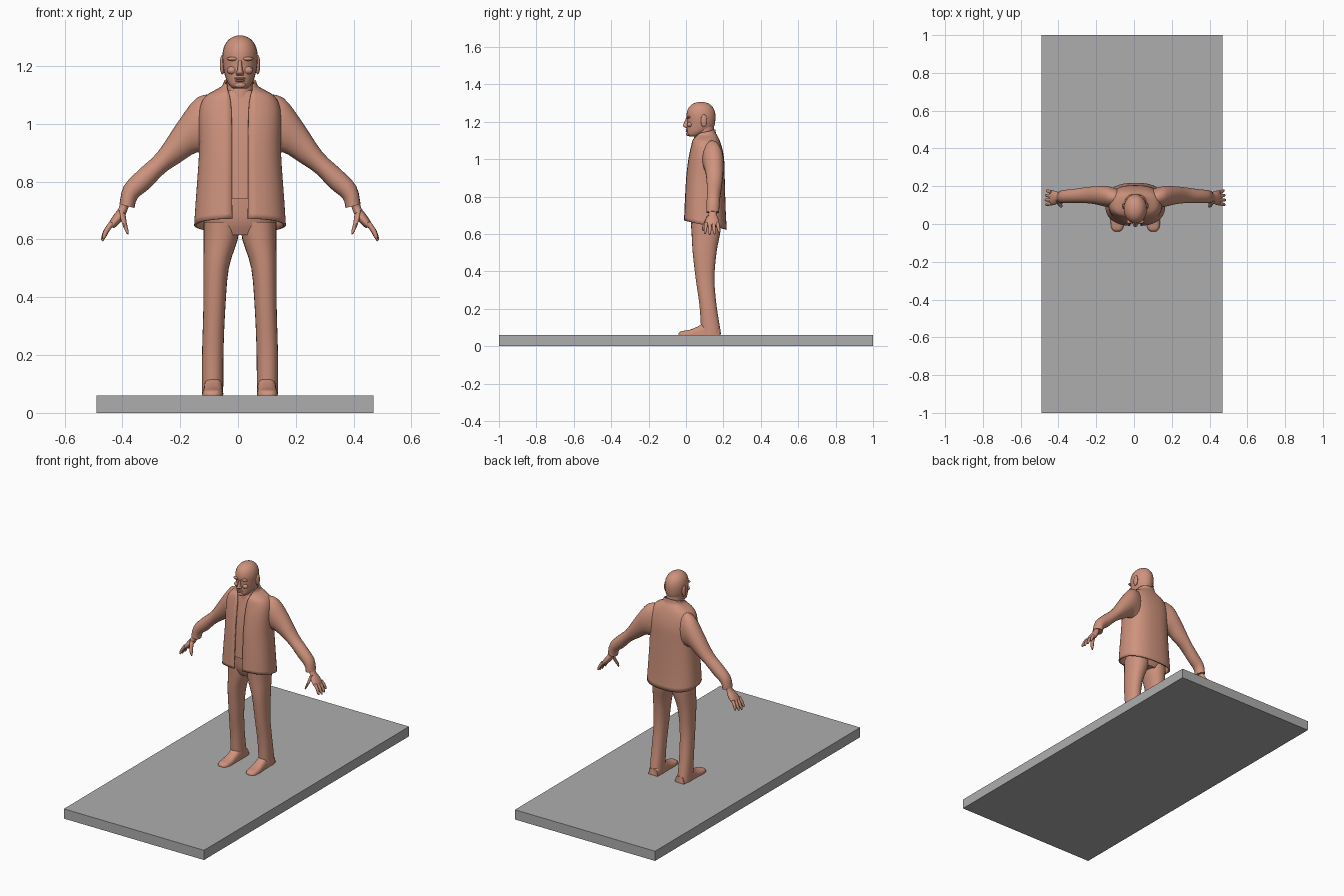
import bpy, bmesh, math
from mathutils import Vector

CX = 0.007  # the figure stands slightly right of the slab centre


def material(name, rgb):
    m = bpy.data.materials.new(name)
    m.diffuse_color = (*rgb, 1)
    return m


CLAY = material("terracotta", (0.62, 0.29, 0.205))
GREY = material("slab grey", (0.42, 0.42, 0.42))


def finish(name, bm, mat, angle=50):
    me = bpy.data.meshes.new(name)
    bm.to_mesh(me)
    bm.free()
    me.materials.append(mat)
    me.shade_smooth()
    me.set_sharp_from_angle(angle=math.radians(angle))
    ob = bpy.data.objects.new(name, me)
    bpy.context.collection.objects.link(ob)
    return ob


def refine(rows, n=3):
    """Catmull-Rom interpolation between rows of section numbers."""
    out = []
    for i in range(len(rows) - 1):
        p0, p1, p2, p3 = (rows[max(i - 1, 0)], rows[i], rows[i + 1],
                          rows[min(i + 2, len(rows) - 1)])
        for k in range(n):
            t = k / n
            out.append([0.5 * (2 * b + (c - a) * t + (2 * a - 5 * b + 4 * c - d) * t * t
                               + (3 * b - a - 3 * c + d) * t ** 3)
                        for a, b, c, d in zip(p0, p1, p2, p3)])
    return out + [rows[-1]]


def skin(name, rings, s=1, closed=True):
    bm = bmesh.new()
    vs = [[bm.verts.new((CX + s * p[0], p[1], p[2])) for p in r] for r in rings]
    n = len(vs[0])
    for a, b in zip(vs, vs[1:]):
        for j in range(n if closed else n - 1):
            k = (j + 1) % n
            bm.faces.new((a[j], a[k], b[k], b[j]))
    if closed:
        bm.faces.new(vs[0])
        bm.faces.new(vs[-1])
        bmesh.ops.recalc_face_normals(bm, faces=bm.faces)
    return finish(name, bm, CLAY)


def power(v, e):
    return math.copysign(abs(v) ** e, v)


def level(row, n=24, e=0.85):
    """Horizontal section: z, x centre, half width, front y, back y."""
    z, xc, w, yf, yb = row
    return [(xc + w * power(math.sin(t), e),
             (yf + yb) / 2 - (yb - yf) / 2 * power(math.cos(t), e), z)
            for t in (2 * math.pi * i / n for i in range(n))]


def limb(row, n=18):
    """Section across a limb: upper x, z, lower x, z, y centre, y half."""
    ux, uz, lx, lz, yc, h = row
    return [((ux + lx) / 2 + (ux - lx) / 2 * math.cos(t), yc + h * math.sin(t),
             (uz + lz) / 2 + (uz - lz) / 2 * math.cos(t))
            for t in (2 * math.pi * i / n for i in range(n))]


def tower(name, rows, s=1, e=0.85):
    return skin(name, [level(r, e=e) for r in refine(rows)], s)


def ball(name, loc, size, s=1):
    bm = bmesh.new()
    bmesh.ops.create_uvsphere(bm, u_segments=16, v_segments=10, radius=1)
    for v in bm.verts:
        v.co = Vector((CX + s * (loc[0] + v.co.x * size[0]),
                       loc[1] + v.co.y * size[1], loc[2] + v.co.z * size[2]))
    bmesh.ops.recalc_face_normals(bm, faces=bm.faces)
    return finish(name, bm, CLAY)


# Slab
bm = bmesh.new()
bmesh.ops.create_cube(bm, size=1)
for v in bm.verts:
    v.co = (v.co.x * 0.957 - 0.0105, v.co.y * 2, (v.co.z + 0.5) * 0.06)
finish("slab", bm, GREY)

# Head and neck
tower("head", [(1.122, 0, .022, .018, .07), (1.13, 0, .033, .006, .09),
               (1.147, 0, .045, .004, .125), (1.17, 0, .053, .004, .148),
               (1.20, 0, .059, .006, .156), (1.24, 0, .061, .003, .157),
               (1.272, 0, .053, .012, .147), (1.293, 0, .037, .032, .128),
               (1.303, 0, .019, .055, .105), (1.306, 0, .004, .075, .085)], e=1)
tower("neck", [(1.04, 0, .06, .04, .16), (1.10, 0, .048, .042, .152),
               (1.15, 0, .046, .05, .15), (1.19, 0, .046, .06, .148)], e=1)

# Face: nose, brows, lips, ears
tower("nose", [(1.168, 0, .012, -.002, .02), (1.176, 0, .014, -.015, .02),
               (1.185, 0, .010, -.015, .02), (1.205, 0, .007, -.006, .02),
               (1.22, 0, .006, .0, .02)], e=1)
ball("upper_lip", (0, .006, 1.157), (.020, .008, .004))
ball("lower_lip", (0, .006, 1.149), (.017, .008, .004))
ball("chin", (0, .012, 1.134), (.020, .012, .011))
for s in (-1, 1):
    ball("brow", (.026, .013, 1.225), (.020, .012, .007), s)
    ball("cheek", (.027, .02, 1.185), (.018, .014, .014), s)
    ball("ear", (.061, .096, 1.205), (.009, .017, .034), s)

# Shirt and hips
tower("shirt", [(.74, 0, .13, .004, .195), (.90, 0, .125, .012, .19),
                (1.0, 0, .125, .024, .185), (1.06, 0, .115, .036, .175),
                (1.10, 0, .07, .044, .16), (1.115, 0, .052, .05, .155)])
tower("trouser_hips", [(.615, 0, .10, .045, .17), (.66, 0, .125, .026, .19),
                       (.72, 0, .128, .02, .195), (.77, 0, .128, .018, .195)])


def coat_section(row, n=36, e=0.8):
    """Open section: front z, back z, half width, front y, back y, half gap."""
    zf, zb, w, yf, yb, g = row
    a = math.asin(min(1, g / w) ** (1 / e))
    pts = []
    for i in range(n + 1):
        t = a + (2 * math.pi - 2 * a) * i / n
        pts.append((w * power(math.sin(t), e),
                    (yf + yb) / 2 - (yb - yf) / 2 * power(math.cos(t), e),
                    zf + (zb - zf) * (1 - math.cos(t)) / 2))
    return pts


# Open jacket body with raised collar
coat = [(.672, .625, .159, -.011, .218, .027), (.75, .73, .153, -.008, .212, .028),
        (.90, .90, .142, 0, .207, .028), (1.0, 1.0, .143, .012, .204, .029),
        (1.06, 1.06, .138, .024, .193, .031), (1.095, 1.10, .118, .032, .18, .036),
        (1.112, 1.125, .082, .038, .168, .041), (1.122, 1.14, .062, .044, .16, .045),
        (1.132, 1.16, .056, .05, .157, .049)]
jacket = skin("jacket", [coat_section(r) for r in refine(coat)], closed=False)
solid = jacket.modifiers.new("thickness", "SOLIDIFY")
solid.thickness = 0.008
solid.offset = -1

sleeve = [(.085, 1.103, .10, .885, .135, .05), (.150, 1.090, .147, .902, .145, .056),
          (.216, 1.005, .209, .865, .152, .048), (.285, .902, .261, .830, .152, .041),
          (.348, .843, .313, .777, .148, .037), (.402, .785, .355, .742, .145, .035),
          (.417, .722, .365, .709, .143, .034)]
palm = [(.412, .735, .382, .725, .142, .020), (.420, .708, .389, .703, .142, .022),
        (.437, .685, .403, .672, .140, .034), (.452, .662, .425, .648, .138, .039),
        (.456, .649, .437, .639, .138, .036)]
leg = [(.66, .064, .062, .026, .188), (.60, .067, .059, .030, .182),
       (.50, .083, .044, .036, .163), (.36, .089, .038, .052, .152),
       (.22, .094, .037, .072, .163), (.10, .095, .037, .080, .182),
       (.064, .095, .037, .082, .187)]
# Shoe sections along y: y, half width, top z
shoe = [(.182, .030, .10), (.14, .033, .125), (.09, .034, .120), (.06, .034, .104),
        (.02, .036, .088), (-.015, .033, .082), (-.032, .024, .077), (-.04, .012, .068)]


def shoe_section(row, n=14):
    y, w, top = row
    xc = .093 + .05 * (.08 - y) * .5
    return [(xc + w * power(math.cos(math.pi * i / n), .7), y,
             .06 + (top - .06) * power(math.sin(math.pi * i / n), .7))
            for i in range(n + 1)]


def digit(name, pts, s):
    """Finger as a tapered tube: x, y, z, radius."""
    rows = [(x + r * .85, z + r * .5, x - r * .85, z - r * .5, y, r)
            for x, y, z, r in pts]
    skin(name, [limb(r, 10) for r in refine(rows, 2)], s)


# Paired limbs
for s in (-1, 1):
    skin("sleeve", [limb(r) for r in refine(sleeve)], s)
    skin("palm", [limb(r) for r in refine(palm)], s)
    for i, reach in enumerate((.90, 1.0, .95, .78)):
        y0, y1 = .108 + .020 * i, .102 + .025 * i
        digit("finger", [(.442, y0, .658, .010),
                         (.442 + .021 * reach, y0 * .5 + y1 * .5, .655 - .025 * reach, .009),
                         (.442 + .032 * reach, y1, .655 - .050 * reach, .007),
                         (.442 + .035 * reach, y1, .655 - .060 * reach, .003)], s)
    digit("thumb", [(.408, .125, .695, .014), (.402, .108, .662, .012),
                    (.394, .096, .635, .010), (.389, .092, .618, .004)], s)
    tower("trouser_leg", leg, s, e=.9)
    skin("shoe", [shoe_section(r) for r in refine(shoe)], s)
